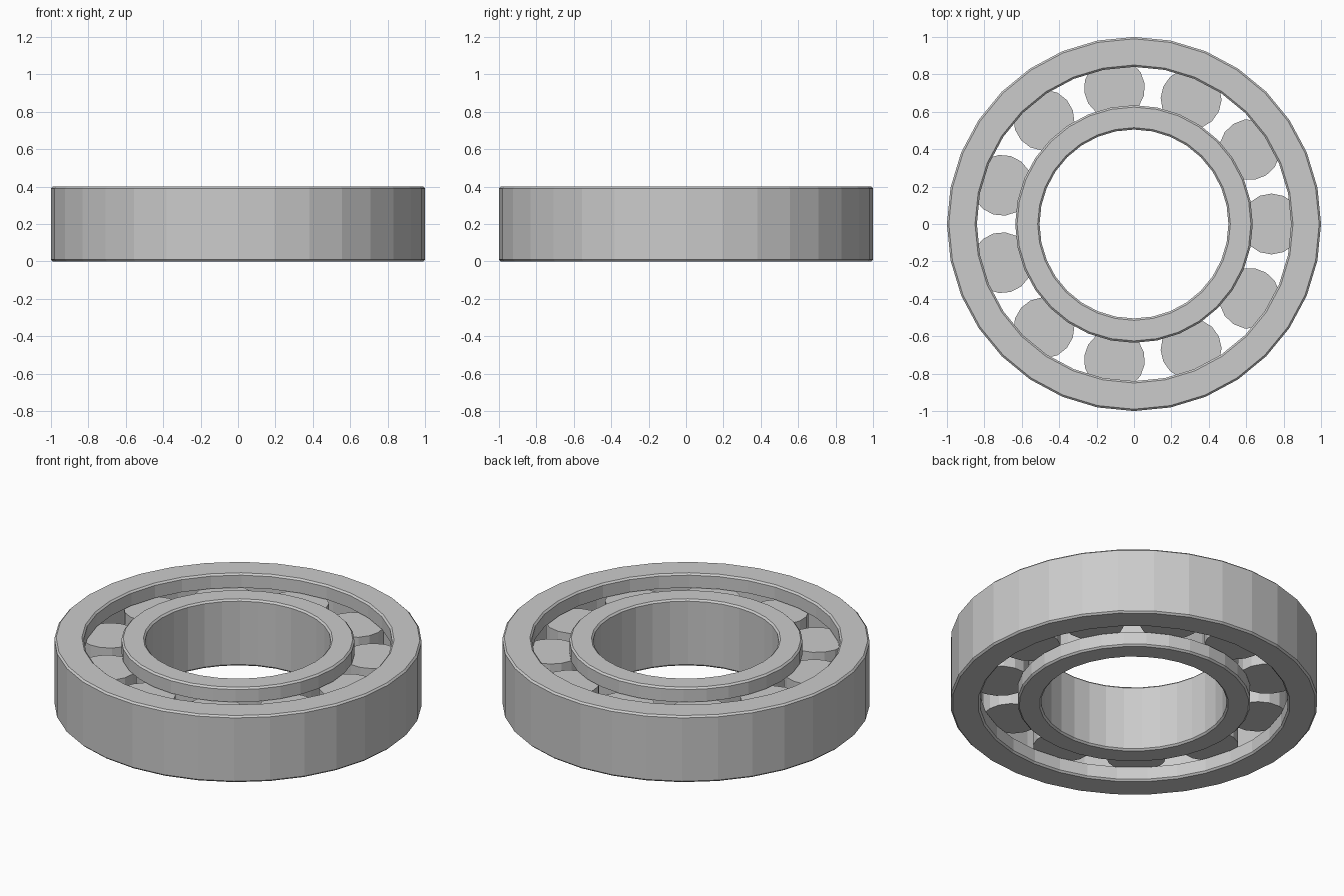
import bpy, bmesh
from math import sin, cos, tau

if "Cube" in bpy.data.objects:
    bpy.data.objects.remove(bpy.data.objects["Cube"])

SIDES = 32
HEIGHT = 0.4
CHAMFER = 0.01
GROOVE = (0.085, 0.315)     # bottom and top of the roller track
ROLLERS = 11
TRACK_R = 0.735


def lathe(name, profile, sides, location=(0, 0, 0), closed=True, turn=0.0):
    """Spin an (r, z) profile round z; open profiles get flat end caps."""
    bm = bmesh.new()
    rings = [[bm.verts.new((r * cos(turn + tau * i / sides),
                            r * sin(turn + tau * i / sides), z))
              for i in range(sides)] for r, z in profile]
    pairs = list(zip(rings, rings[1:]))
    if closed:
        pairs.append((rings[-1], rings[0]))
    else:
        bm.faces.new(rings[0])
        bm.faces.new(rings[-1])
    for a, b in pairs:
        for i in range(sides):
            j = (i + 1) % sides
            bm.faces.new((a[i], a[j], b[j], b[i]))
    bmesh.ops.recalc_face_normals(bm, faces=bm.faces[:])
    mesh = bpy.data.meshes.new(name)
    bm.to_mesh(mesh)
    bm.free()
    obj = bpy.data.objects.new(name, mesh)
    obj.location = location
    bpy.context.collection.objects.link(obj)
    return obj


def race_profile(plain_r, track_r, groove_r):
    """Chamfered ring section with a square groove on the track side."""
    s = CHAMFER if track_r > plain_r else -CHAMFER
    c, h = CHAMFER, HEIGHT
    lo, hi = GROOVE
    return [(plain_r, c), (plain_r + s, 0), (track_r - s, 0), (track_r, c),
            (track_r, lo), (groove_r, lo), (groove_r, hi), (track_r, hi),
            (track_r, h - c), (track_r - s, h), (plain_r + s, h), (plain_r, h - c)]


# Outer and inner races
lathe("outer_race", race_profile(1.0, 0.84, 0.90), SIDES)
lathe("inner_race", race_profile(0.505, 0.635, 0.575), SIDES)

# Flat-ended rollers held in the grooves
for k in range(ROLLERS):
    a = tau * k / ROLLERS
    lathe(f"roller_{k + 1}", [(0.163, 0.09), (0.163, 0.31)], 16,
          (TRACK_R * cos(a), TRACK_R * sin(a), 0), closed=False, turn=a)
